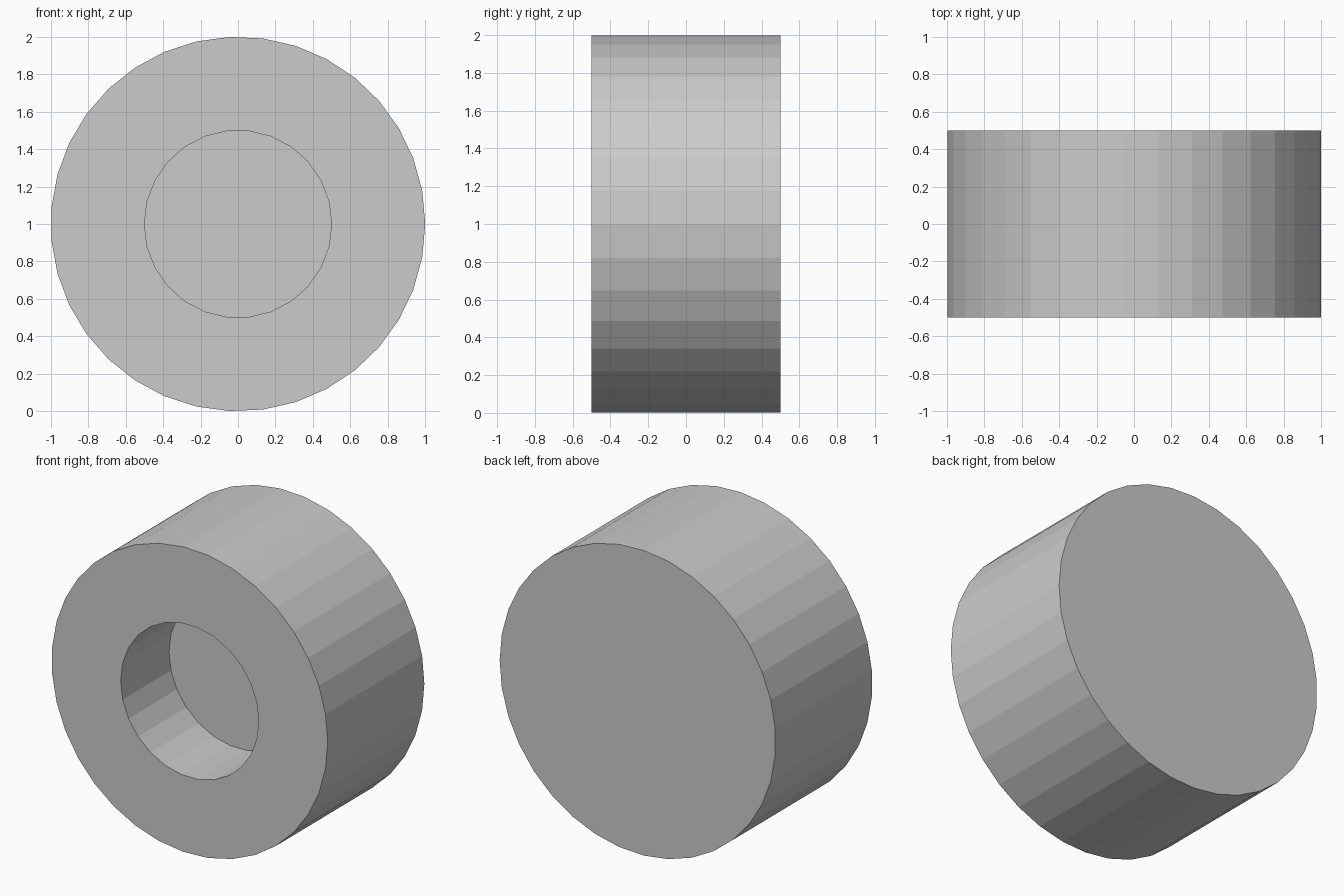
import bpy
import bmesh
from math import cos, sin, tau

if "Cube" in bpy.data.objects:
    bpy.data.objects.remove(bpy.data.objects["Cube"])


def disc(name, sides, radius, y_front, y_back):
    """Flat-shaded prism along y, centred on z = 1, first corner at +x."""
    bm = bmesh.new()
    ring = [bm.verts.new((radius * cos(tau * i / sides), y_front,
                          1 + radius * sin(tau * i / sides)))
            for i in range(sides)]
    face = bm.faces.new(ring)
    extruded = bmesh.ops.extrude_face_region(bm, geom=[face], use_keep_orig=True)
    moved = [v for v in extruded["geom"] if isinstance(v, bmesh.types.BMVert)]
    bmesh.ops.translate(bm, verts=moved, vec=(0, y_back - y_front, 0))
    bmesh.ops.recalc_face_normals(bm, faces=bm.faces)
    mesh = bpy.data.meshes.new(name)
    bm.to_mesh(mesh)
    bm.free()
    obj = bpy.data.objects.new(name, mesh)
    bpy.context.collection.objects.link(obj)
    return obj


# Thick round body
body = disc("round_body", 35, 1.0, -0.5, 0.5)

# Blind hole, half way in from the front
cutter = disc("hole_cutter", 26, 0.5, -0.7, 0.0)
cutter.hide_render = True
hole = body.modifiers.new("blind_hole", 'BOOLEAN')
hole.operation = 'DIFFERENCE'
hole.solver = 'EXACT'
hole.object = cutter

# Bake the hole and drop the cutter
bpy.context.view_layer.objects.active = body
bpy.ops.object.modifier_apply(modifier=hole.name)
bpy.data.objects.remove(cutter)
